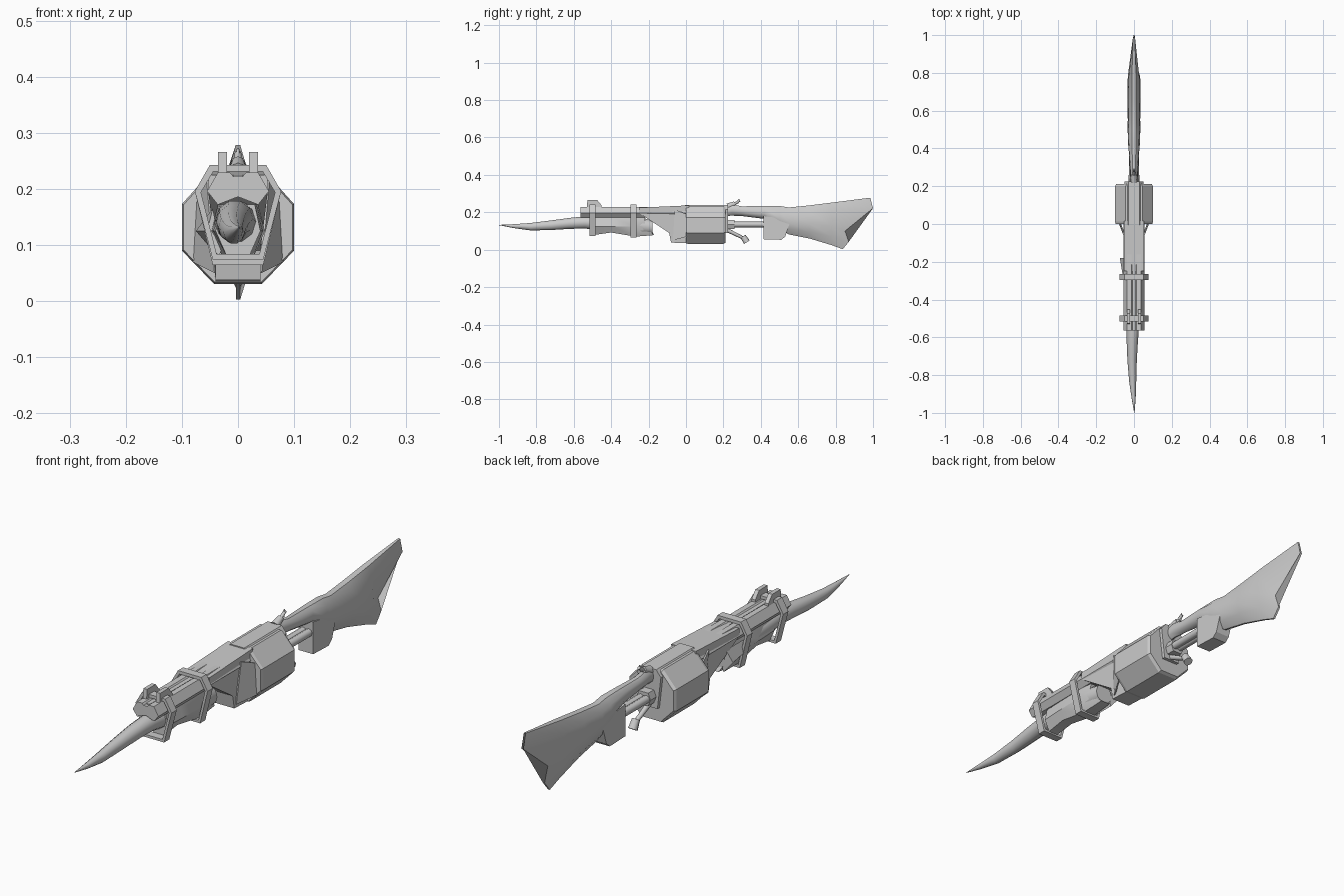
import bpy, bmesh, math
from mathutils import Vector

grey = bpy.data.materials.new("plain grey")
grey.diffuse_color = (0.6, 0.6, 0.6, 1)


def finish(name, bm, smooth=0):
    bmesh.ops.remove_doubles(bm, verts=bm.verts, dist=1e-5)
    bmesh.ops.recalc_face_normals(bm, faces=bm.faces)
    me = bpy.data.meshes.new(name)
    bm.to_mesh(me)
    bm.free()
    ob = bpy.data.objects.new(name, me)
    bpy.context.collection.objects.link(ob)
    me.materials.append(grey)
    if smooth:
        bpy.ops.object.select_all(action='DESELECT')
        bpy.context.view_layer.objects.active = ob
        ob.select_set(True)
        bpy.ops.object.shade_smooth_by_angle(angle=math.radians(smooth))
    return ob


def loft(name, rings, smooth=0, closed=False):
    """Skin rings of points; closed joins last ring to first."""
    bm = bmesh.new()
    vs = [[bm.verts.new(p) for p in r] for r in rings]
    n = len(vs[0])
    pairs = list(zip(vs, vs[1:])) + ([(vs[-1], vs[0])] if closed else [])
    for a, b in pairs:
        for i in range(n):
            j = (i + 1) % n
            bm.faces.new((a[i], a[j], b[j], b[i]))
    if not closed:
        bm.faces.new(vs[0])
        bm.faces.new(vs[-1])
    return finish(name, bm, smooth)


def mirrored(half):
    """Right half of an (x, z) outline, top to bottom, closed on the left."""
    return half + [(-x, z) for x, z in reversed(half) if x > 1e-6]


def along_y(name, outline, y0, y1, smooth=0):
    return loft(name, [[(x, y, z) for x, z in outline] for y in (y0, y1)], smooth)


def along_x(name, outline, x0, x1):
    return loft(name, [[(x, y, z) for y, z in outline] for x in (x0, x1)])


def rod(name, a, b, r0, r1, n=8):
    a, b = Vector(a), Vector(b)
    q = (b - a).to_track_quat('Z', 'Y')
    ring = lambda c, r: [c + q @ Vector((r * math.cos(i * math.tau / n),
                                         r * math.sin(i * math.tau / n), 0)) for i in range(n)]
    return loft(name, [ring(a, r0), ring(b, r1)], 50)


# twin barrel with a groove on top and a notch below
along_y("barrel", mirrored([(0.008, 0.222), (0.014, 0.229), (0.036, 0.229), (0.055, 0.196),
                            (0.036, 0.172), (0, 0.186)]), -0.565, 0.01)
along_y("barrel_rib", mirrored([(0.008, 0.225), (0.008, 0.2)]), -0.55, 0.01)

# pair of front sights
for side, x in (("left", -0.028), ("right", 0.028)):
    along_x("sight_" + side, [(-0.53, 0.225), (-0.527, 0.266), (-0.475, 0.266),
                              (-0.452, 0.238), (-0.452, 0.225)], x - 0.008, x + 0.008)

# curved tusk blade: y, x centre, z centre, half width, half height
tusk = [(-1.0, 0.002, 0.132, 0.001, 0.001), (-0.92, -0.002, 0.126, 0.011, 0.011),
        (-0.83, -0.007, 0.123, 0.019, 0.021), (-0.72, -0.010, 0.131, 0.025, 0.027),
        (-0.62, -0.009, 0.141, 0.030, 0.031), (-0.54, -0.006, 0.146, 0.033, 0.034),
        (-0.46, -0.004, 0.140, 0.038, 0.039), (-0.36, 0, 0.134, 0.042, 0.043),
        (-0.25, 0, 0.128, 0.044, 0.048), (-0.18, 0, 0.120, 0.038, 0.040)]
N = 10
loft("tusk_blade", [[(x + w * math.cos(i * math.tau / N), y, z + h * math.sin(i * math.tau / N))
                     for i in range(N)] for y, x, z, w, h in tusk], 60)

# angular fore grip wrapped under the barrel
grip = [(-0.485, 0.040, 0.080), (-0.40, 0.044, 0.092), (-0.27, 0.048, 0.070), (-0.17, 0.040, 0.078)]
loft("fore_grip", [[(x, y - (0.05 if y > -0.2 and z > 0.1 else 0), z) for x, z in
                    mirrored([(w * 0.75, 0.172), (w, 0.125), (w * 0.5, b)])]
                   for y, w, b in grip], 40)
# side plate that flares out on the left
loft("side_plate", [[(-0.045, y, 0.165), (-0.055 - f, y, 0.125), (-0.035, y, 0.078),
                     (-0.03, y, 0.09)] for y, f in ((-0.30, 0), (-0.18, 0.020))])

# clamping bands: outer and inner outline joined as a tube
for name, y, low in (("front_band", -0.50, 0.074), ("rear_band", -0.28, 0.064)):
    outer = mirrored([(0.05, 0.243), (0.077, 0.196), (0.045, low)])
    inner = mirrored([(0.044, 0.231), (0.066, 0.194), (0.038, low + 0.010)])
    loft(name, [[(x, yy, z) for x, z in o] for o, yy in
                ((outer, y - 0.016), (outer, y + 0.016), (inner, y + 0.016), (inner, y - 0.016))],
         closed=True)

# housing in front of the drum, narrowing towards its foot
housing = [(-0.25, 0.225), (0.015, 0.237), (0.015, 0.034), (-0.08, 0.038), (-0.09, 0.09), (-0.25, 0.195)]
loft("housing", [[(s * (0.053 if z > 0.12 else 0.040), y, z) for y, z in housing] for s in (-1, 1)])
for side, s in (("left", -1), ("right", 1)):
    loft("cheek_plate_" + side, [[(s * x, y, z) for x, y, z in
         ((0.05 + d, -0.06, 0.215), (0.068 + d, 0.005, 0.19), (0.075 + d, 0.005, 0.07),
          (0.036 + d, -0.07, 0.05))] for d in (0, 0.006)])

# eight-sided drum with a raised lip
octagon = mirrored([(0.044, 0.235), (0.1, 0.173), (0.1, 0.09), (0.043, 0.031)])
loft("drum", [[(x * k, y, 0.133 + (z - 0.133) * k) for x, z in octagon]
              for y, k in ((0.0, 0.97), (0.012, 1), (0.2, 1), (0.212, 0.94))])
along_y("drum_cap", mirrored([(0.03, 0.24), (0.05, 0.215), (0.035, 0.09)]), -0.005, 0.225)

# stock, lofted in five levels from top to bottom and ending in a fishtail
levels = [(0.35, 1), (0.85, 0.8), (1, 0.45), (0.75, 0.2), (0.12, 0)]
stations = [(0.20, 0.226, 0.180, 0.018), (0.245, 0.243, 0.182, 0.020), (0.30, 0.232, 0.180, 0.022),
            (0.42, 0.234, 0.165, 0.030), (0.50, 0.234, 0.110, 0.034), (0.55, 0.226, 0.082, 0.033),
            (0.66, 0.237, 0.060, 0.034), (0.78, 0.252, 0.024, 0.033)]
rings = [[(x, y, z) for x, z in mirrored([(w * k, b + (t - b) * f) for k, f in levels])]
         for y, t, b, w in stations]
tail = [(0.985, 0.278), (1.0, 0.222), (0.85, 0.10), (0.87, 0.042), (0.838, 0.003)]
half = [(0.004, y, z) for y, z in tail]
rings.append(half + [(-x, y, z) for x, y, z in reversed(half)])
loft("stock", rings, 40)

# hand grip block under the stock neck
along_x("grip_block", [(0.415, 0.18), (0.415, 0.056), (0.51, 0.053), (0.53, 0.07), (0.56, 0.16)],
        -0.031, 0.031)

# connecting rods between drum and grip block
for side, x in (("left", -0.012), ("right", 0.012)):
    rod("link_rod_" + side, (x, 0.2, 0.135), (x, 0.43, 0.135), 0.015, 0.015)
along_y("rod_collar", mirrored([(0.02, 0.16), (0.03, 0.135), (0.02, 0.11)]), 0.2, 0.26)

# trigger lever with a knob
rod("trigger_lever", (0, 0.22, 0.105), (0, 0.315, 0.058), 0.011, 0.008)
rod("trigger_knob", (0, 0.305, 0.072), (0, 0.325, 0.040), 0.015, 0.018)

# hammer on the neck
rod("hammer_base", (0, 0.225, 0.23), (0, 0.262, 0.247), 0.018, 0.012)
rod("hammer_spur", (0, 0.25, 0.238), (0, 0.288, 0.264), 0.008, 0.006)
rod("hammer_tip", (0, 0.272, 0.248), (0, 0.285, 0.272), 0.007, 0.002)
